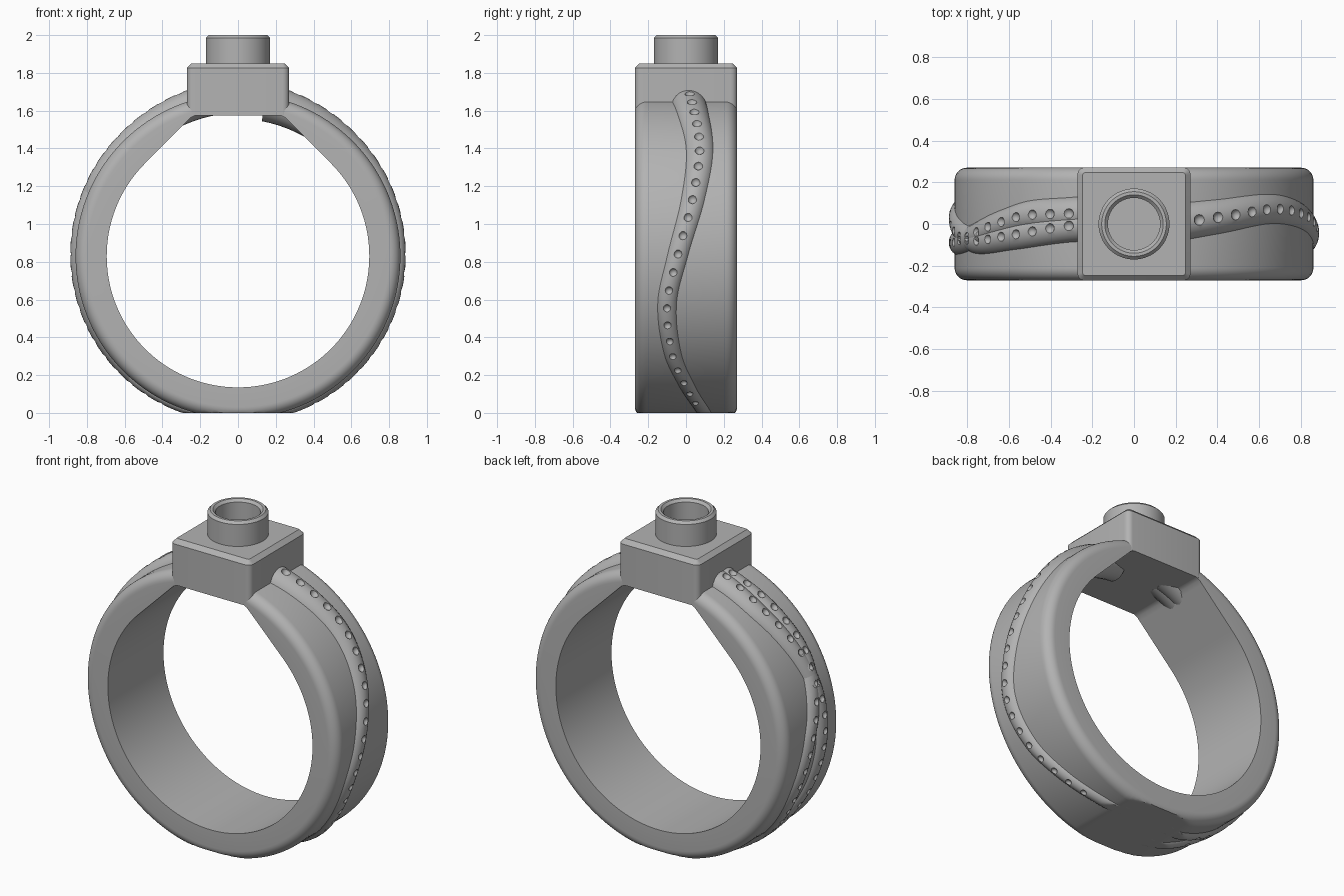
import bpy, bmesh, math
from math import sin, cos, pi, radians, sqrt
from mathutils import Matrix, Vector

cube = bpy.data.objects.get("Cube")
if cube:
    bpy.data.objects.remove(cube, do_unlink=True)

CZ, R_IN, R_OUT, HALF, UNDER = 0.83, 0.695, 0.86, 0.27, 1.575

metal = bpy.data.materials.new("grey metal")
metal.use_nodes = True
GREY = (0.45, 0.45, 0.45, 1)
metal.diffuse_color = GREY
metal.node_tree.nodes["Principled BSDF"].inputs["Base Color"].default_value = GREY


def add_object(name, bm, smooth=True):
    bmesh.ops.recalc_face_normals(bm, faces=bm.faces)
    me = bpy.data.meshes.new(name)
    bm.to_mesh(me)
    bm.free()
    me.materials.append(metal)
    ob = bpy.data.objects.new(name, me)
    bpy.context.collection.objects.link(ob)
    if smooth:
        smooth_object(ob)
    return ob


def smooth_object(ob):
    bpy.ops.object.select_all(action='DESELECT')
    ob.select_set(True)
    bpy.context.view_layer.objects.active = ob
    bpy.ops.object.shade_smooth_by_angle(angle=radians(35))


def loft(sections, closed):
    """Bridge rings of points, looping round or capping the ends."""
    bm = bmesh.new()
    rings = [[bm.verts.new(p) for p in s] for s in sections]
    n = len(rings[0])
    for i in range(len(rings) if closed else len(rings) - 1):
        a, b = rings[i], rings[(i + 1) % len(rings)]
        for j in range(n):
            k = (j + 1) % n
            bm.faces.new((a[j], a[k], b[k], b[j]))
    if not closed:
        bm.faces.new(rings[0])
        bm.faces.new(rings[-1])
    return bm


def polar(r, y, a, side=1):
    # the underside of the ring is flattened on the ground
    return Vector((side * r * cos(a), y, max(0, CZ + r * sin(a))))


# Band: round hole widening in straight tangents up to the head
def hole_radius(a):
    off = abs(a - pi / 2)
    if off >= pi / 4:
        return R_IN
    return min(R_IN / cos(pi / 4 - off), (UNDER - CZ) / cos(off))


def band_section(a):
    ri, f = hole_radius(a), 0.06
    pts = [(ri, -HALF)]
    for s in (-1, 1):
        arc = [(R_OUT - f + f * sin(t * pi / 16), s * (HALF - f + f * cos(t * pi / 16)))
               for t in range(9)]
        pts += arc if s < 0 else arc[::-1]
    pts.append((ri, HALF))
    return [polar(r, y, a) for r, y in pts]


STEPS = 192
add_object("band", loft([band_section(-pi / 2 + 2 * pi * i / STEPS) for i in range(STEPS)], True))

# Head: square block with rounded uprights and a chamfered top
bm = bmesh.new()
bmesh.ops.create_cube(bm, size=1, matrix=Matrix.Translation((0, 0, (UNDER + 1.85) / 2))
                      @ Matrix.Diagonal((0.542, 0.542, 1.85 - UNDER, 1)))
uprights = [e for e in bm.edges if abs(e.verts[0].co.z - e.verts[1].co.z) > 0.1]
bmesh.ops.bevel(bm, geom=uprights, offset=0.035, segments=6, profile=0.5, affect='EDGES')
rim = [e for e in bm.edges if all(v.co.z > 1.84 for v in e.verts)]
bmesh.ops.bevel(bm, geom=rim, offset=0.025, segments=1, affect='EDGES')
add_object("head_block", bm)

# Collar: open round cup on top of the head
PROFILE = [(0.17, 1.84), (0.17, 1.985), (0.155, 2.0), (0.14, 2.0), (0.125, 1.985), (0.125, 1.851)]
rings = [[(r * cos(2 * pi * i / 64), r * sin(2 * pi * i / 64), z) for i in range(64)]
         for r, z in PROFILE]
add_object("collar", loft(rings, False))


# Vines: wavy raised strands round the band with a row of small pits
def spline(keys, d):
    """Smooth value at angle d from (angle, value) keys in falling order."""
    i = 0
    while i < len(keys) - 2 and d < keys[i + 1][0]:
        i += 1

    def slope(k):
        lo, hi = keys[max(k - 1, 0)], keys[min(k + 1, len(keys) - 1)]
        return (hi[1] - lo[1]) / (hi[0] - lo[0])
    (x0, y0), (x1, y1) = keys[i], keys[i + 1]
    h = x1 - x0
    t = (d - x0) / h
    return (y0 * (1 + 2 * t) * (1 - t) ** 2 + y1 * t * t * (3 - 2 * t)
            + h * (slope(i) * t * (1 - t) ** 2 + slope(i + 1) * t * t * (t - 1)))


CREST = [(80, 0.925), (62, 0.91), (40, 0.898), (0, 0.888), (-80, 0.88)]


def vine(name, side, wave, girth):
    sections = []
    for i in range(121):
        d = 80 - i * 160 / 120
        w, crest, y = spline(girth, d), spline(CREST, d), spline(wave, d)
        sections.append([polar(crest - w + w * cos(t * pi / 12), y + w * sin(t * pi / 12),
                               radians(d), side) for t in range(24)])
    ob = add_object(name, loft(sections, False), False)
    pits = bmesh.new()
    d = 70.0
    while d > -66:
        w = spline(girth, d)
        spot = polar(spline(CREST, d) + 0.006, spline(wave, d), radians(d), side)
        bmesh.ops.create_icosphere(pits, subdivisions=2, radius=0.012 + 0.17 * w,
                                   matrix=Matrix.Translation(spot))
        d -= 6.3
    cutter = add_object(name + "_pit_cutter", pits, False)
    mod = ob.modifiers.new("pits", 'BOOLEAN')
    mod.operation, mod.solver, mod.object = 'DIFFERENCE', 'EXACT', cutter
    bpy.context.view_layer.update()
    bpy.ops.object.select_all(action='DESELECT')
    ob.select_set(True)
    bpy.context.view_layer.objects.active = ob
    bpy.ops.object.modifier_apply(modifier=mod.name)
    bpy.data.objects.remove(cutter, do_unlink=True)
    smooth_object(ob)


WIDE = [(80, 0.1), (40, 0.085), (0, 0.068), (-40, 0.055), (-80, 0.045)]
SLIM = [(80, 0.085), (40, 0.075), (0, 0.065), (-40, 0.055), (-80, 0.045)]
vine("left_vine", 1, [(80, 0), (62, 0.035), (40, 0.072), (20, 0.035), (0, -0.045),
                      (-17, -0.1), (-37, -0.07), (-52, 0), (-68, 0.075), (-80, 0.11)], WIDE)
vine("right_vine_upper", -1, [(80, 0.055), (69, 0.05), (54, 0.04), (42, 0), (21, -0.075),
                              (3, -0.09), (-20, -0.06), (-45, 0.02), (-80, 0.1)], SLIM)
vine("right_vine_lower", -1, [(80, 0), (69, -0.01), (48, -0.055), (28, -0.08), (10, -0.02),
                              (0, 0.03), (-20, 0.09), (-40, 0.06), (-60, -0.02), (-80, -0.08)], SLIM)
